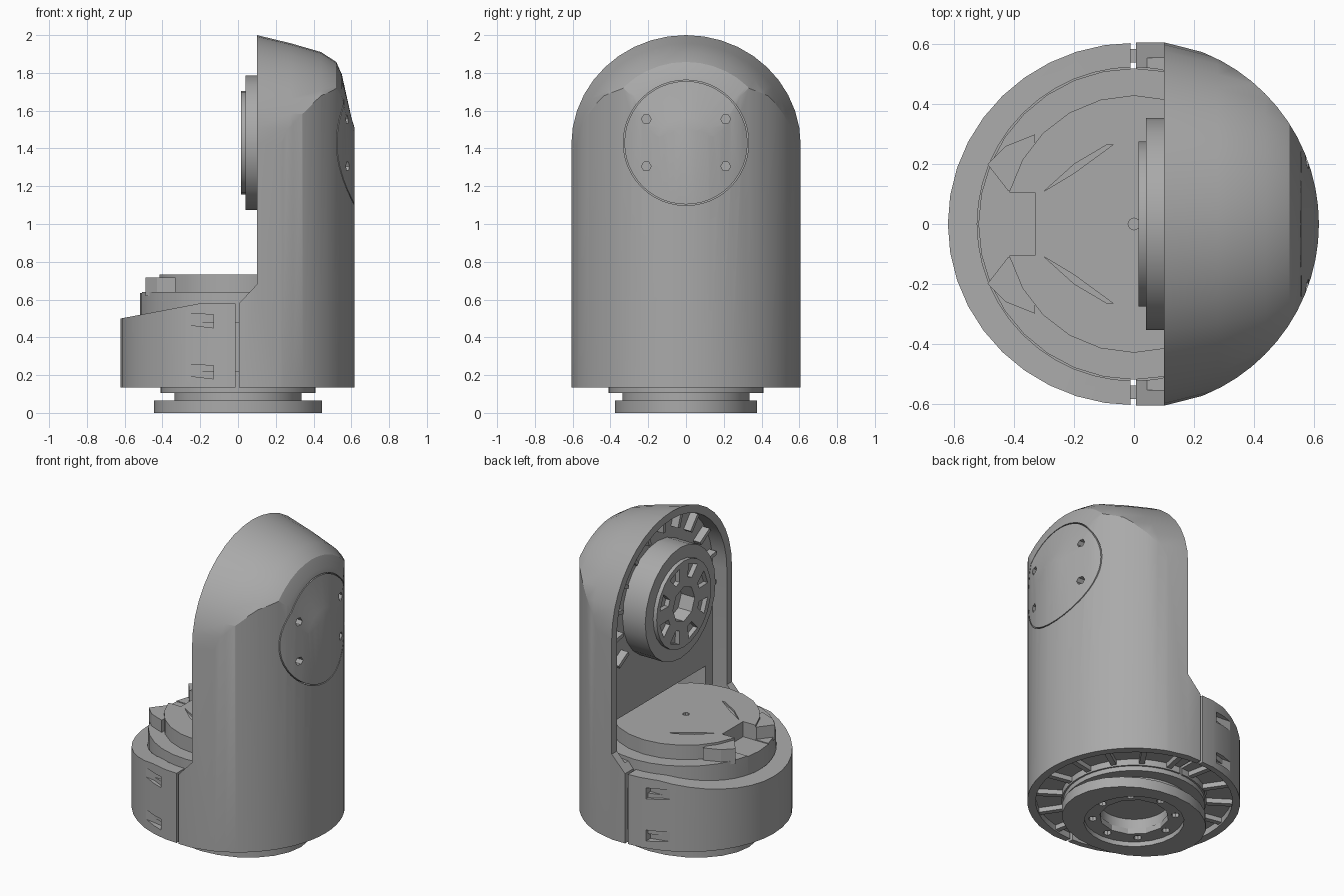
import bpy, bmesh
from math import sin, cos, pi, radians
from mathutils import Matrix

if "Cube" in bpy.data.objects:
    bpy.data.objects.remove(bpy.data.objects["Cube"])

grey = bpy.data.materials.new("mid grey")
grey.use_nodes = True
colour = (0.4, 0.4, 0.4, 1)
grey.diffuse_color = colour
grey.node_tree.nodes["Principled BSDF"].inputs["Base Color"].default_value = colour

R, HUB_Z = 0.618, 1.43


def circle(r, n=48, u=0, v=0, squash=1):
    return [(u + r * cos(2 * pi * i / n), v + squash * r * sin(2 * pi * i / n)) for i in range(n)]


def box(u0, u1, v0, v1):
    return [(u0, v0), (u1, v0), (u1, v1), (u0, v1)]


def arch(scale, foot):
    """Round-topped doorway outline in y and z."""
    n = 20
    top = [(0.607 * scale * cos(pi * i / n), 1.42 + 0.58 * scale * sin(pi * i / n)) for i in range(n + 1)]
    return [(0.607 * scale, foot)] + top + [(-0.607 * scale, foot)]


def loft(name, sections, axis):
    """Skin a row of (position, outline) sections along an axis."""
    place = {"x": lambda u, v, t: (t, u, v),
             "y": lambda u, v, t: (u, t, v),
             "z": lambda u, v, t: (u, v, t)}[axis]
    bm = bmesh.new()
    rows = [[bm.verts.new(place(u, v, t)) for u, v in pts] for t, pts in sections]
    bm.faces.new(rows[0])
    bm.faces.new(rows[-1])
    for low, high in zip(rows, rows[1:]):
        for i in range(len(low)):
            j = (i + 1) % len(low)
            bm.faces.new((low[i], low[j], high[j], high[i]))
    bmesh.ops.recalc_face_normals(bm, faces=bm.faces)
    mesh = bpy.data.meshes.new(name)
    bm.to_mesh(mesh)
    bm.free()
    mesh.materials.append(grey)
    obj = bpy.data.objects.new(name, mesh)
    bpy.context.collection.objects.link(obj)
    return obj


def prism(name, pts, axis, a, b):
    return loft(name, [(a, pts), (b, pts)], axis)


def combine(obj, cutter, mode="DIFFERENCE"):
    """Apply a boolean and discard the cutter."""
    mod = obj.modifiers.new("cut", "BOOLEAN")
    mod.operation, mod.object, mod.solver = mode, cutter, "EXACT"
    bpy.context.view_layer.update()
    graph = bpy.context.evaluated_depsgraph_get()
    mesh = bpy.data.meshes.new_from_object(obj.evaluated_get(graph))
    obj.modifiers.clear()
    obj.data = mesh
    bpy.data.objects.remove(cutter)


def ring(name, outer, inner, axis, a, b, u=0, v=0):
    obj = prism(name, circle(outer, u=u, v=v), axis, a, b)
    combine(obj, prism("hole", circle(inner, u=u, v=v), axis, a - 0.1, b + 0.1))
    return obj


def turn(obj, angle, axis, centre=(0, 0, 0)):
    c = Matrix.Translation(centre)
    obj.data.transform(c @ Matrix.Rotation(angle, 4, axis) @ c.inverted())
    return obj


# Tall shell: column trimmed by its stepped foot and by a dome turned about the hub axis
shell = prism("tall_shell", circle(R, 64), "z", 0.135, 2.1)
profile = [(0.006, 0.1), (0.7, 0.1), (0.7, 2.2), (0.1, 2.2), (0.1, 0.68), (0.006, 0.58)]
combine(shell, prism("side_trim", profile, "y", -1, 1), "INTERSECT")
dome = [(-0.1, 1), (0.1, 1), (0.28, 0.925), (0.44, 0.845), (0.52, 0.755), (0.55, 0.64), (0.6, 0.25), (0.63, 0.08)]
combine(shell, loft("dome_trim", [(x, arch(s, 0)) for x, s in dome], "x"), "INTERSECT")

# Open cavity behind the drive hub, with room for the lower motor
combine(shell, prism("cavity", arch(0.915, 0.62), "x", -0.1, 0.2))
combine(shell, prism("motor_bay", circle(0.524), "z", 0.5, 0.8))

# Round side cover: thin seam and four screw holes
combine(shell, ring("seam", 0.332, 0.326, "x", 0.49, 0.8, 0, HUB_Z))
for y in (-0.21, 0.21):
    for dz in (-0.125, 0.125):
        combine(shell, prism("screw", circle(0.026, 6, y, HUB_Z + dz), "x", 0.53, 0.8))

# Low clamp shell with a sloped top
clamp = prism("clamp_shell", circle(0.622, 40, squash=0.973), "z", 0.135, 0.7)
slope = [(-0.7, 0.1), (-0.012, 0.1), (-0.012, 0.58), (-0.2, 0.58), (-0.62, 0.5), (-0.7, 0.5)]
combine(clamp, prism("slope_trim", slope, "y", -1, 1), "INTERSECT")
combine(clamp, prism("motor_bay", circle(0.524), "z", 0.45, 0.9))
for side in (-1, 1):
    for z in (0.22, 0.49):
        pocket = [(-0.32, z + 0.04), (-0.3, z - 0.02), (-0.13, z - 0.04), (-0.13, z + 0.03)]
        combine(clamp, prism("bolt_pocket", pocket, "y", side * 0.545, side * 0.8))

# Underside channel shared by both shells, stiffened by ribs
for part in (shell, clamp):
    combine(part, ring("channel", 0.57, 0.42, "z", 0.05, 0.175))
for i in range(16):
    rib = prism("underside_rib", box(0.415, 0.575, -0.016, 0.016), "z", 0.145, 0.18)
    turn(rib, 2 * pi * (i + 0.5) / 16, "Z")

# Core seen through the seam between the shells
ring("seam_core", 0.585, 0.54, "z", 0.22, 0.48)

# Stiffening ribs around the inside of the arch
for i in range(13):
    rib = prism("arch_rib", box(0.42, 0.53, HUB_Z - 0.012, HUB_Z + 0.012), "x", 0.15, 0.205)
    turn(rib, radians(-30 + i * 20), "X", (0, 0, HUB_Z))

# Drive hub: drum, raised face with pockets, centre bore
hub = prism("drive_hub", circle(0.355, 24, 0, HUB_Z), "x", 0.04, 0.22)
combine(hub, prism("face", circle(0.275, 24, 0, HUB_Z), "x", 0.015, 0.1), "UNION")
combine(hub, prism("bore", circle(0.11, 8, 0, HUB_Z), "x", -0.1, 0.11))
for i in range(8):
    wedge = [(0.16, HUB_Z - 0.02), (0.24, HUB_Z - 0.05), (0.24, HUB_Z + 0.05), (0.16, HUB_Z + 0.02)]
    cut = prism("pocket", wedge, "x", -0.1, 0.045)
    combine(hub, turn(cut, 2 * pi * (i + 0.5) / 8, "X", (0, 0, HUB_Z)))

# Lower motor: drum and raised plate with a cable notch and two lugs
motor = prism("lower_motor", circle(0.52, 32), "z", 0.4, 0.64)
combine(motor, prism("plate", circle(0.43, 24), "z", 0.5, 0.732), "UNION")
combine(motor, prism("notch", box(-0.6, -0.33, -0.105, 0.105), "z", 0.635, 0.9))
combine(motor, prism("centre_hole", circle(0.02, 8), "z", 0.71, 0.9))
for side in (-1, 1):
    lug = [(-0.33, 0.11), (-0.42, 0.11), (-0.49, 0.2), (-0.43, 0.26), (-0.33, 0.3)]
    prism("motor_lug", [(x, y * side) for x, y in lug], "z", 0.62, 0.718)
    slot = [(-0.3, 0.11), (-0.2, 0.17), (-0.07, 0.265), (-0.09, 0.265), (-0.2, 0.2)]
    combine(motor, prism("slot", [(x, y * side) for x, y in slot], "z", 0.72, 0.9))

# Foot: collar, neck and output flange with a stepped bore
ring("foot_collar", 0.41, 0.2, "z", 0.105, 0.22)
ring("foot_neck", 0.335, 0.2, "z", 0.06, 0.12)
flange = prism("foot_flange", circle(0.445, 24, squash=0.845), "z", 0, 0.066)
combine(flange, prism("recess", circle(0.29, 24), "z", -0.1, 0.03))
combine(flange, prism("bore", circle(0.2, 12), "z", -0.1, 0.2))
prism("foot_bore_cap", circle(0.22, 16), "z", 0.13, 0.16)
for i in range(8):
    cut = prism("bolt_hole", circle(0.025, 8, 0.24, 0), "z", -0.1, 0.055)
    combine(flange, turn(cut, 2 * pi * i / 8, "Z"))

# Smooth round walls, crisp edges
for obj in bpy.data.objects:
    if obj.type == "MESH" and obj.data.materials and obj.data.materials[0] == grey:
        obj.select_set(True)
        bpy.context.view_layer.objects.active = obj
bpy.ops.object.shade_smooth_by_angle(angle=radians(20))
